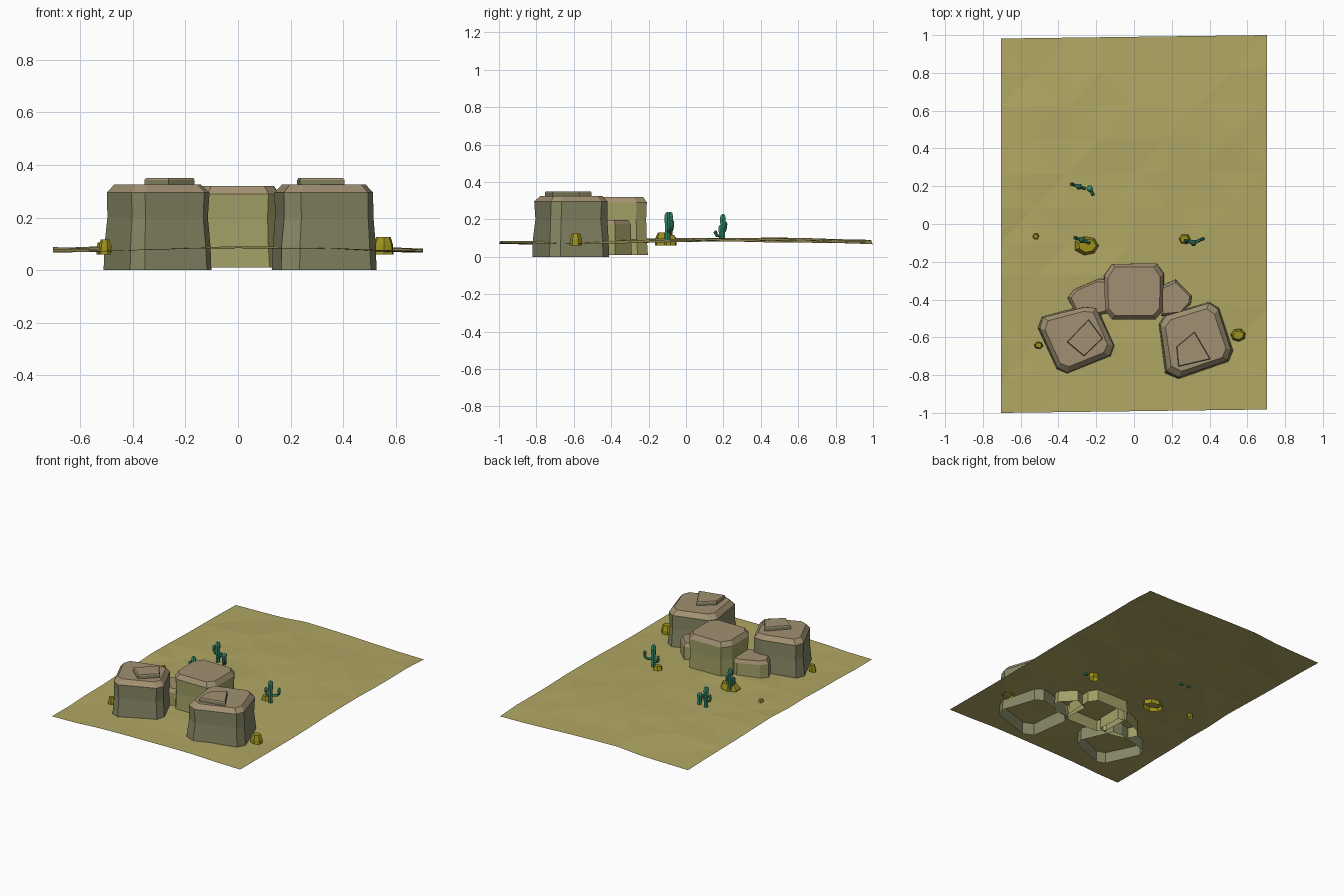
import bpy, bmesh, math, random
from mathutils import Vector

if "Cube" in bpy.data.objects:
    bpy.data.objects.remove(bpy.data.objects["Cube"])

random.seed(4)


def material(name, r, g, b):
    m = bpy.data.materials.new(name)
    m.diffuse_color = [(c / 255) ** 2.2 for c in (r, g, b)] + [1]
    m.use_nodes = True
    m.node_tree.nodes["Principled BSDF"].inputs["Base Color"].default_value = m.diffuse_color
    return m


SAND = material("sand", 176, 166, 100)
ROCK_TOP = material("rock_top", 160, 143, 114)
ROCK_SIDE = material("rock_side", 134, 134, 102)
PALE_SIDE = material("pale_rock_side", 160, 158, 102)
STONE = material("stone", 156, 144, 35)
GREEN = material("cactus_green", 58, 140, 108)


def finish(name, bm, mats):
    me = bpy.data.meshes.new(name)
    bm.to_mesh(me)
    bm.free()
    for m in mats:
        me.materials.append(m)
    ob = bpy.data.objects.new(name, me)
    bpy.context.collection.objects.link(ob)
    return ob


def ground_z(x, y):
    return (0.083 + 0.009 * math.cos(x * 4.2) + 0.009 * math.sin(2.6 * y + 1.0)
            + 0.011 * max(0, -y - 0.5))


def rock(name, outline, levels, side, top, jitter=0.0):
    """Open-bottomed boulder: outline (clockwise from above) stacked at (z, scale) levels."""
    bm = bmesh.new()
    c = sum((Vector(p) for p in outline), Vector((0, 0))) / len(outline)
    rings = []
    for z, s in levels:
        ring = []
        for p in outline:
            q = c + (Vector(p) - c) * (s + random.uniform(-jitter, jitter))
            ring.append(bm.verts.new((q.x, q.y, z)))
        rings.append(ring)
    n = len(outline)
    for k in range(len(levels) - 1):
        for i in range(n):
            j = (i + 1) % n
            f = bm.faces.new((rings[k][i], rings[k + 1][i], rings[k + 1][j], rings[k][j]))
            f.material_index = int(k == len(levels) - 2)
    f = bm.faces.new(rings[-1][::-1])
    f.material_index = 1
    return finish(name, bm, [side, top])


# Rolling sand sheet
bm = bmesh.new()
NX, NY = 8, 11
grid = []
for j in range(NY + 1):
    row = []
    for i in range(NX + 1):
        x, y = -0.703 + 1.406 * i / NX, -0.991 + 1.982 * j / NY
        z = ground_z(x, y) + random.uniform(-0.005, 0.005)
        row.append(bm.verts.new((x, y + 0.013 * x, z)))
    grid.append(row)
for j in range(NY):
    for i in range(NX):
        a, b, c, d = grid[j][i], grid[j][i + 1], grid[j + 1][i + 1], grid[j + 1][i]
        if (i + j) % 2:
            bm.faces.new((a, b, c)); bm.faces.new((a, c, d))
        else:
            bm.faces.new((a, b, d)); bm.faces.new((b, c, d))
finish("sand_ground", bm, [SAND])

# Large boulders
BIG = [(0, 1.0), (0.09, 0.985), (0.2, 0.94), (0.295, 0.95), (0.325, 0.80)]
rock("left_boulder", [(-0.51, -0.55), (-0.49, -0.49), (-0.26, -0.43), (-0.195, -0.435),
                      (-0.10, -0.645), (-0.12, -0.70), (-0.355, -0.795), (-0.41, -0.77)],
     BIG, ROCK_SIDE, ROCK_TOP, 0.012)
rock("right_boulder", [(0.13, -0.53), (0.16, -0.48), (0.40, -0.41), (0.45, -0.445),
                       (0.525, -0.67), (0.505, -0.73), (0.235, -0.82), (0.165, -0.79)],
     BIG, ROCK_SIDE, ROCK_TOP, 0.012)
rock("middle_boulder", [(-0.165, -0.27), (-0.12, -0.205), (0.125, -0.205), (0.165, -0.26),
                        (0.16, -0.46), (0.12, -0.51), (-0.12, -0.51), (-0.16, -0.46)],
     [(0.01, 1.0), (0.1, 0.96), (0.2, 0.94), (0.29, 0.96), (0.32, 0.84)],
     PALE_SIDE, ROCK_TOP, 0.012)

# Low boulders filling the gaps
LOW = [(0.01, 1.0), (0.1, 0.97), (0.175, 0.96), (0.197, 0.82)]
rock("left_low_boulder", [(-0.355, -0.39), (-0.32, -0.345), (-0.18, -0.285), (-0.12, -0.30),
                          (-0.11, -0.47), (-0.2, -0.49), (-0.32, -0.46)],
     LOW, PALE_SIDE, ROCK_TOP, 0.012)
rock("right_low_boulder", [(0.13, -0.33), (0.22, -0.29), (0.31, -0.38), (0.305, -0.42),
                           (0.25, -0.48), (0.14, -0.49)],
     LOW, PALE_SIDE, ROCK_TOP, 0.012)

# Flat slabs on the two front boulders
SLAB = [(0.32, 1.0), (0.343, 1.0), (0.35, 0.95)]
rock("left_slab", [(-0.355, -0.625), (-0.24, -0.505), (-0.165, -0.605), (-0.265, -0.70)],
     SLAB, ROCK_SIDE, ROCK_TOP)
rock("right_slab", [(0.235, -0.755), (0.225, -0.65), (0.32, -0.57), (0.405, -0.715)],
     SLAB, ROCK_SIDE, ROCK_TOP)

# Scattered stones: x, y, half width, half depth, top, sides
for i, (x, y, rx, ry, top, n) in enumerate([
        (-0.25, -0.115, 0.068, 0.052, 0.13, 7), (-0.52, -0.065, 0.018, 0.018, 0.105, 6),
        (0.268, -0.08, 0.034, 0.029, 0.118, 6), (0.552, -0.588, 0.04, 0.034, 0.126, 7),
        (-0.505, -0.642, 0.024, 0.02, 0.117, 6)]):
    pts = [(x + rx * math.cos(-math.tau * k / n + i), y + ry * math.sin(-math.tau * k / n + i))
           for k in range(n)]
    mid = (0.065 + top) / 2
    rock(f"stone_{i + 1}", pts, [(0.06, 1.0), (mid, 0.97), (top, 0.7)], STONE, STONE, 0.06)


def tube(cu, pts):
    sp = cu.splines.new('POLY')
    sp.points.add(len(pts) - 1)
    for p, (x, y, z, r) in zip(sp.points, pts):
        p.co, p.radius = (x, y, z, 1), r
    sp.use_smooth = False


def cactus(name, x, y, h, arms):
    """Trunk with elbow arms (dx, dy, elbow height, tip height)."""
    cu = bpy.data.curves.new(name, 'CURVE')
    cu.dimensions = '3D'
    cu.bevel_depth, cu.bevel_resolution, cu.use_fill_caps = 0.018, 1, True
    b = ground_z(x, y) - 0.012
    tube(cu, [(x, y, b + h * t, r) for t, r in
              ((0, 0.75), (0.5, 0.8), (0.85, 1.0), (0.95, 0.75), (1, 0.3))])
    for dx, dy, e, t in arms:
        tube(cu, [(x, y, b + e, 0.45), (x + dx * 0.75, y + dy * 0.75, b + e + 0.003, 0.45),
                  (x + dx, y + dy, b + e + 0.016, 0.5), (x + dx, y + dy, b + t - 0.01, 0.6),
                  (x + dx, y + dy, b + t, 0.25)])
    cu.materials.append(GREEN)
    tmp = bpy.data.objects.new(name, cu)
    bpy.context.collection.objects.link(tmp)
    bpy.ops.object.select_all(action='DESELECT')
    bpy.context.view_layer.objects.active = tmp
    tmp.select_set(True)
    bpy.ops.object.convert(target='MESH')


# Cacti
cactus("right_cactus", 0.315, -0.10, 0.16, [(0.05, 0.022, 0.06, 0.115), (-0.042, 0.012, 0.05, 0.10)])
cactus("left_cactus", -0.275, -0.085, 0.16, [(-0.036, 0.012, 0.06, 0.115), (0.036, -0.014, 0.05, 0.10)])
cactus("back_tall_cactus", -0.29, 0.197, 0.145, [(-0.04, 0.014, 0.055, 0.105), (0.026, -0.008, 0.045, 0.085)])
cactus("back_short_cactus", -0.235, 0.188, 0.085, [(0.017, -0.03, 0.025, 0.055)])
